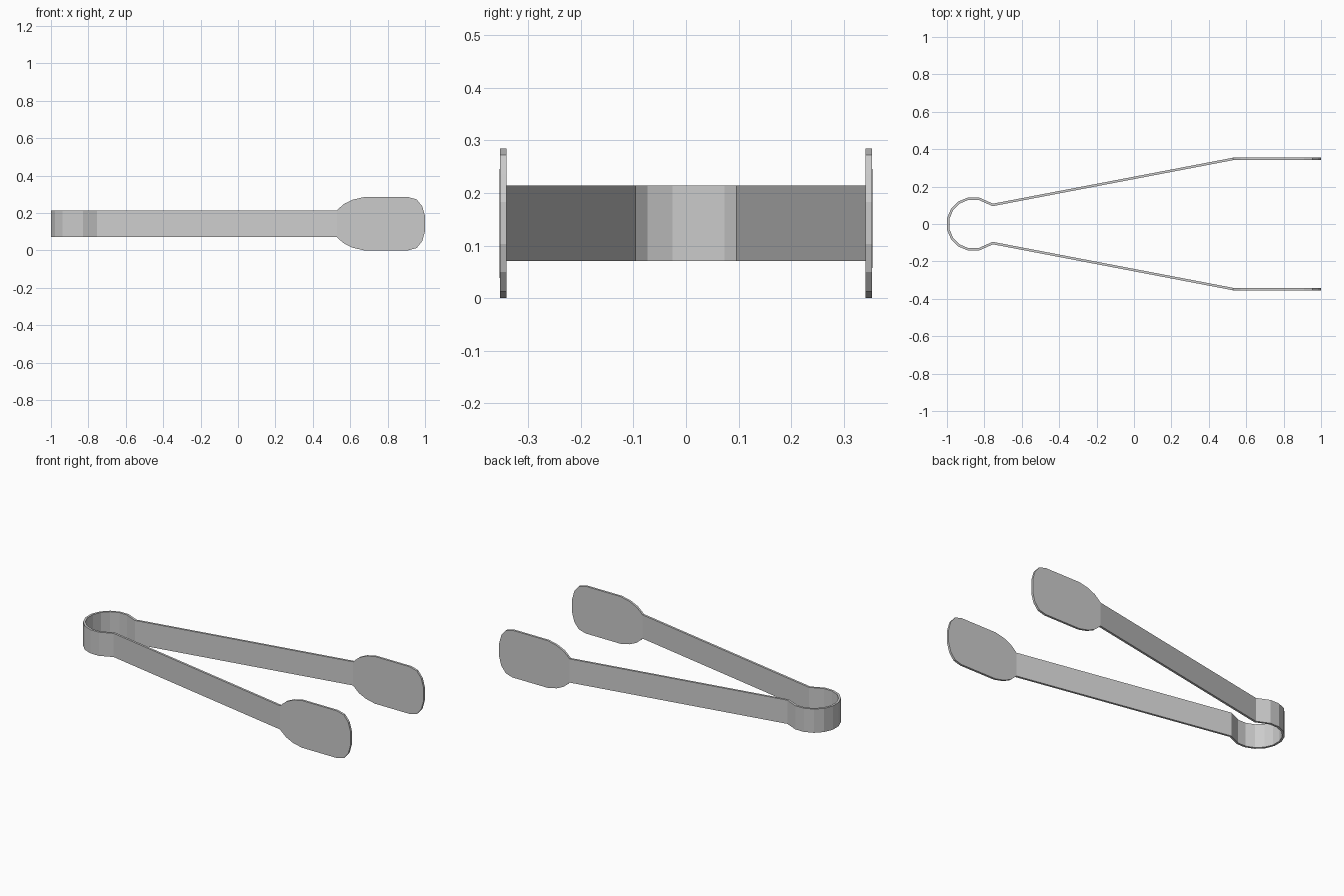
import bpy, bmesh
from math import radians, cos, sin

if "Cube" in bpy.data.objects:
    bpy.data.objects.remove(bpy.data.objects["Cube"])

Z_MID, STRIP_H, PADDLE_Y = 0.1425, 0.0715, 0.348
THICK = 0.013

# Plan path of one half: spring bow (16-sided arc), neck, arm end
bow = [(-0.858 + 0.1385 * cos(radians(a)), 0.1385 * sin(radians(a)))
       for a in (168.75, 146.25, 123.75, 101.25, 78.75)]
half = bow + [(-0.755, 0.102), (0.53, PADDLE_Y)]
path = [(x, -y) for x, y in reversed(half)] + half

# Lower half of the paddle outline: x, distance below the centre line
edge = [(0.545, 0.087), (0.57, 0.108), (0.615, 0.129), (0.675, 0.1425),
        (0.91, 0.1425), (0.955, 0.13), (0.985, 0.093), (1.0, 0.04)]

bm = bmesh.new()

# Bent strip
low = [bm.verts.new((x, y, Z_MID - STRIP_H)) for x, y in path]
top = [bm.verts.new((x, y, Z_MID + STRIP_H)) for x, y in path]
for i in range(len(path) - 1):
    bm.faces.new((low[i], low[i + 1], top[i + 1], top[i]))

# Flat paddles continuing both strip ends
for end, y in ((0, -PADDLE_Y), (-1, PADDLE_Y)):
    lower = [bm.verts.new((x, y, Z_MID - d)) for x, d in edge]
    upper = [bm.verts.new((x, y, Z_MID + d)) for x, d in reversed(edge)]
    bm.faces.new([low[end]] + lower + upper + [top[end]])

bmesh.ops.recalc_face_normals(bm, faces=bm.faces)
mesh = bpy.data.meshes.new("tongs_body")
bm.to_mesh(mesh)
bm.free()
tongs = bpy.data.objects.new("tongs_body", mesh)
bpy.context.collection.objects.link(tongs)

# Sheet metal thickness
solid = tongs.modifiers.new("thickness", 'SOLIDIFY')
solid.thickness = THICK
solid.offset = 0
solid.use_even_offset = True
